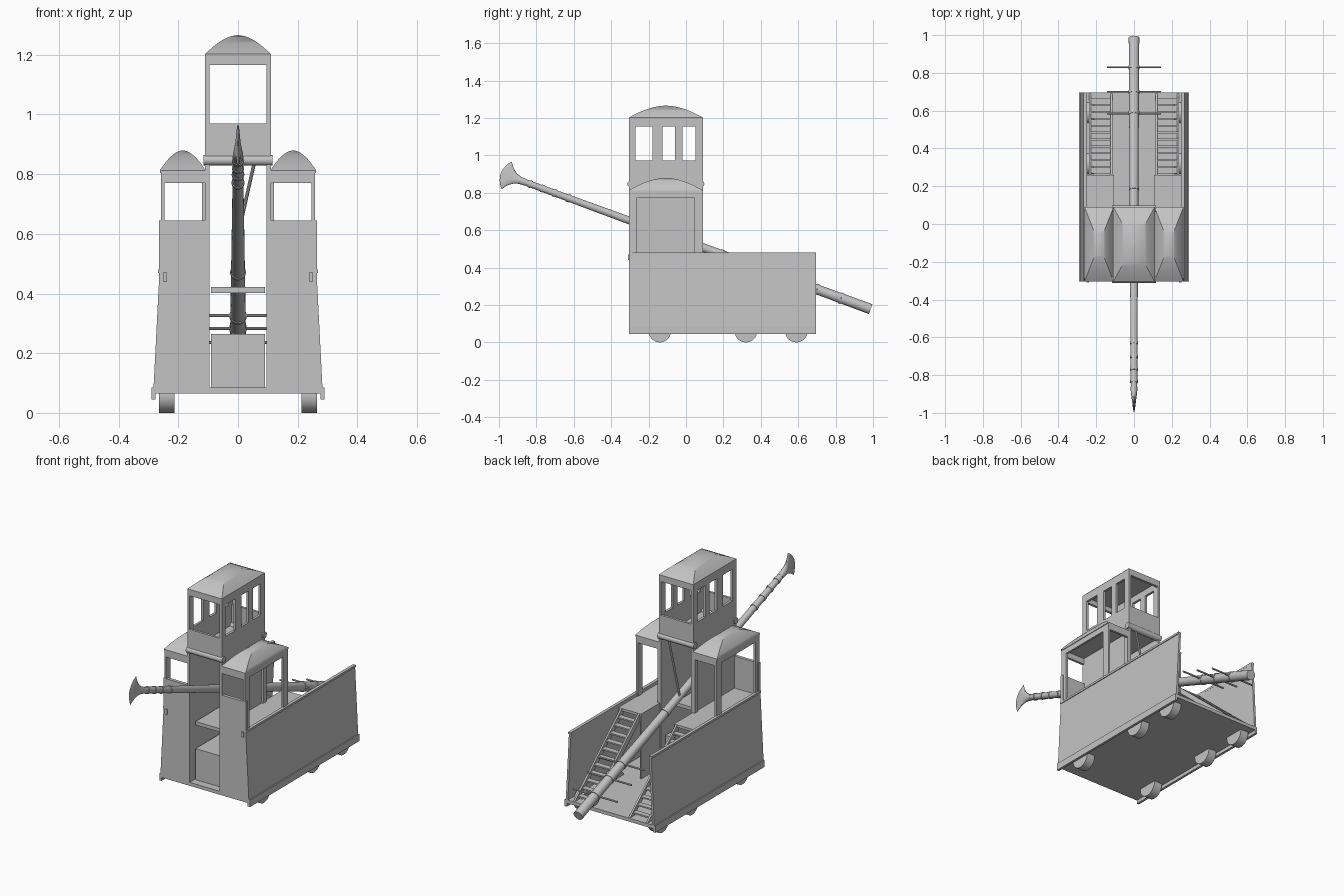
import bpy, bmesh, math
from mathutils import Vector

if "Cube" in bpy.data.objects:
    bpy.data.objects.remove(bpy.data.objects["Cube"])

grey = bpy.data.materials.new("light_grey")
grey.diffuse_color = (0.55, 0.55, 0.55, 1)
grey.use_nodes = True
grey.node_tree.nodes["Principled BSDF"].inputs["Base Color"].default_value = grey.diffuse_color


def finish(name, bm, smooth=False):
    bmesh.ops.recalc_face_normals(bm, faces=bm.faces)
    me = bpy.data.meshes.new(name)
    bm.to_mesh(me)
    bm.free()
    me.materials.append(grey)
    ob = bpy.data.objects.new(name, me)
    bpy.context.collection.objects.link(ob)
    if smooth:
        bpy.ops.object.select_all(action='DESELECT')
        ob.select_set(True)
        bpy.context.view_layer.objects.active = ob
        bpy.ops.object.shade_smooth_by_angle(angle=math.radians(35))
    return ob


def loft(name, rings, smooth=False):
    """Skin a list of equal-sized rings and cap both ends."""
    bm = bmesh.new()
    vs = [[bm.verts.new(p) for p in r] for r in rings]
    n = len(rings[0])
    for a, b in zip(vs, vs[1:]):
        for i in range(n):
            bm.faces.new((a[i], a[(i + 1) % n], b[(i + 1) % n], b[i]))
    bm.faces.new(vs[0])
    bm.faces.new(vs[-1])
    return finish(name, bm, smooth)


def rect(x0, x1, y0, y1, z):
    return [(x0, y0, z), (x1, y0, z), (x1, y1, z), (x0, y1, z)]


def box(name, x0, x1, y0, y1, z0, z1):
    return loft(name, [rect(x0, x1, y0, y1, z0), rect(x0, x1, y0, y1, z1)])


def pair(name, s, x0, x1, *rest):
    a, b = sorted((s * x0, s * x1))
    return box(name, a, b, *rest)


def tube(name, stations, n=24):
    """Round bar through (point, radius) stations on a straight line."""
    pts = [(Vector(p), r) for p, r in stations]
    d = (pts[-1][0] - pts[0][0]).normalized()
    u = d.orthogonal().normalized()
    v = d.cross(u)
    rings = [[p + r * (math.cos(t) * u + math.sin(t) * v)
              for t in [2 * math.pi * i / n for i in range(n)]] for p, r in pts]
    return loft(name, rings, True)


def rod(name, a, b, r, n=12):
    return tube(name, [(a, r), (b, r)], n)


def vault(name, x0, x1, y0, y1, z, h):
    """Curved hipped roof rising to its centre."""
    cx, cy, hx, hy = (x0 + x1) / 2, (y0 + y1) / 2, (x1 - x0) / 2, (y1 - y0) / 2
    rings = [rect(x0, x1, y0, y1, z - 0.008)]
    for i in range(10):
        k = 1 - i / 10 if i < 9 else 0.03
        rings.append(rect(cx - hx * k, cx + hx * k, cy - hy * k, cy + hy * k,
                          z + h * (1 - k ** 1.8)))
    return loft(name, rings, True)


F, B = -0.305, 0.09        # front and back of the cabs
END = 0.695                # rear end of the deck

# Deck
box("deck", -0.28, 0.28, F, END, 0.065, 0.085)

for s in (-1, 1):
    # Running gear and leaning side walls
    pair("deck_rail", s, 0.276, 0.29, F, END, 0.045, 0.085)
    for y in (-0.14, 0.32, 0.59):
        rod("wheel", (s * 0.212, y, 0.06), (s * 0.264, y, 0.06), 0.06, 32)
    loft("side_wall", [rect(s * 0.27, s * 0.283, F, END, 0.085),
                       rect(s * 0.25, s * 0.263, F, END, 0.478)])
    pair("wall_cap", s, 0.25, 0.268, F, END, 0.468, 0.48)

    # Side cab
    loft("cab_front_panel", [rect(s * 0.105, s * 0.272, F, F + 0.014, 0.085),
                             rect(s * 0.105, s * 0.262, F, F + 0.014, 0.46)])
    pair("cab_front_upper", s, 0.105, 0.264, F, F + 0.018, 0.455, 0.645)
    pair("cab_front_post", s, 0.246, 0.258, F, F + 0.04, 0.46, 0.81)
    pair("cab_back_post", s, 0.246, 0.258, B - 0.045, B, 0.46, 0.81)
    pair("cab_inner_post", s, 0.105, 0.12, B - 0.03, B, 0.46, 0.81)
    pair("cab_side_beam", s, 0.246, 0.258, F, B, 0.772, 0.81)
    for y in (F, B - 0.014):
        pair("cab_end_beam", s, 0.105, 0.258, y, y + 0.014, 0.77, 0.81)
    a, b = sorted((s * 0.108, s * 0.262))
    vault("cab_roof", a, b, F, B, 0.812, 0.068)
    pair("latch", s, 0.238, 0.252, F - 0.006, F, 0.44, 0.47)

    # Raised walkway and stairs
    pair("walkway", s, 0.105, 0.258, F + 0.01, 0.26, 0.445, 0.46)
    pair("walkway_skirt", s, 0.105, 0.112, B, 0.26, 0.085, 0.445)
    for x in (0.115, 0.228):
        bm = bmesh.new()
        vs = [bm.verts.new((s * (x + dx), y, z)) for dx in (0, 0.01) for y, z in
              ((0.69, 0.085), (0.65, 0.085), (0.24, 0.43), (0.26, 0.46))]
        bm.faces.new(vs[:4])
        bm.faces.new(vs[4:])
        for i in range(4):
            j = (i + 1) % 4
            bm.faces.new((vs[i], vs[j], vs[4 + j], vs[4 + i]))
        finish("stair_stringer", bm)
    for i in range(11):
        t = (i + 0.6) / 11.5
        y, z = 0.67 - 0.42 * t, 0.085 + 0.365 * t
        pair("stair_tread", s, 0.124, 0.229, y - 0.016, y + 0.016, z - 0.004, z + 0.004)

    # Tower side with three windows
    pair("tower_wall", s, 0.096, 0.11, F, B, 0.085, 0.972)
    pair("tower_top_beam", s, 0.096, 0.11, F, B, 1.155, 1.2)
    for y0, y1 in ((F, -0.27), (-0.18, -0.125), (-0.06, -0.02), (0.05, B)):
        pair("tower_post", s, 0.096, 0.11, y0, y1, 0.97, 1.16)

# Tower ends, floor and roof
for y, yb in ((F, F + 0.01), (B - 0.014, B - 0.01)):
    box("tower_end_panel", -0.1, 0.1, y, y + 0.014, 0.84, 0.97)
    box("tower_end_beam", -0.1, 0.1, y, y + 0.014, 1.165, 1.2)
    rod("cross_bar", (-0.116, yb, 0.847), (0.116, yb, 0.847), 0.018, 20)
box("tower_floor", -0.098, 0.098, F, B, 0.84, 0.85)
vault("tower_roof", -0.11, 0.11, F, B, 1.202, 0.064)

# Crew bench and chest between the walls
box("bench", -0.09, 0.09, -0.26, -0.03, 0.402, 0.422)
box("chest", -0.09, 0.09, -0.26, 0.06, 0.085, 0.265)

# Long tapered beam
tail, neck = Vector((0, 0.987, 0.178)), Vector((0, -0.87, 0.86))
axis = (neck - tail).normalized()
up = Vector((0, -axis.z, axis.y)) * -1


def on_beam(t):
    return tail.lerp(neck, t)


def radius(t):
    return 0.028 - 0.011 * t


tube("beam", [(tail, radius(0)), (neck, radius(1))], 32)
for t in (0.085, 0.155, 0.215, 0.43, 0.87, 0.91, 0.945, 0.98):
    tube("beam_collar", [(on_beam(t - 0.004), radius(t) + 0.003),
                         (on_beam(t + 0.004), radius(t) + 0.003)], 24)

# Push handles across the beam
for y in (0.83, 0.70, 0.585):
    p = on_beam((0.987 - y) / 1.857)
    rod("push_handle", (-0.142, y, p.z), (0.142, y, p.z), 0.005, 10)

# Link hanging the beam from the rear cross bar
rod("hanger", (0.055, 0.08, 0.84), (-0.015, 0.08, 0.53), 0.006, 10)

# Flared blade, thin at its curved edge
rings = []
for d, w, t in ((-0.01, 0.018, 0.018), (0.02, 0.02, 0.017), (0.045, 0.028, 0.014),
                (0.065, 0.042, 0.011), (0.082, 0.06, 0.009), (0.095, 0.079, 0.007),
                (0.108, 0.062, 0.005), (0.12, 0.04, 0.003), (0.128, 0.012, 0.0015)):
    c = neck + axis * d
    rings.append([c + up * (w * math.cos(k * math.pi / 8))
                  + Vector((t * math.sin(k * math.pi / 8), 0, 0)) for k in range(16)])
loft("blade", rings, True)
